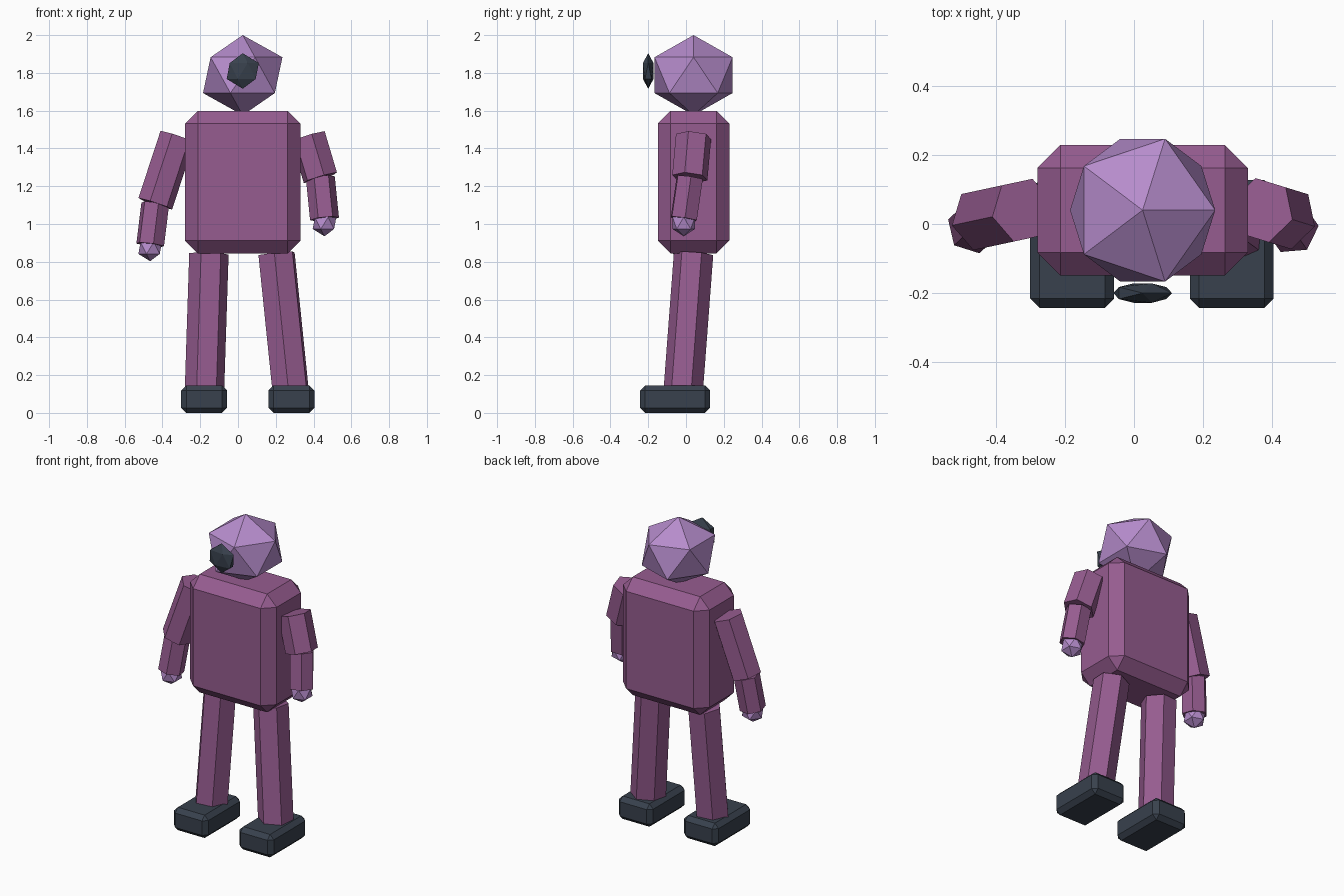
import bpy, bmesh
from mathutils import Matrix, Vector

cube = bpy.data.objects.get("Cube")
if cube:
    bpy.data.objects.remove(cube, do_unlink=True)


def material(name, rgb):
    """Flat material from 0-255 screen values."""
    linear = [((c / 255 + 0.055) / 1.055) ** 2.4 for c in rgb] + [1.0]
    mat = bpy.data.materials.new(name)
    mat.diffuse_color = linear
    mat.use_nodes = True
    mat.node_tree.nodes["Principled BSDF"].inputs["Base Color"].default_value = linear
    return mat


PLUM = material("plum suit", (150, 92, 144))
LILAC = material("lilac skin", (182, 140, 204))
SLATE = material("dark slate", (56, 65, 77))


def finish(name, bm, mat):
    mesh = bpy.data.meshes.new(name)
    bmesh.ops.recalc_face_normals(bm, faces=bm.faces)
    bm.to_mesh(mesh)
    bm.free()
    mesh.materials.append(mat)
    obj = bpy.data.objects.new(name, mesh)
    bpy.context.collection.objects.link(obj)
    return obj


def bevelled_box(name, center, size, bevel, mat):
    bm = bmesh.new()
    bmesh.ops.create_cube(bm, size=1, matrix=Matrix.Translation(center) @ Matrix.Diagonal((*size, 1)))
    obj = finish(name, bm, mat)
    mod = obj.modifiers.new("chamfer", "BEVEL")
    mod.width = bevel
    mod.segments = 1


def faceted_ball(name, center, radii, mat):
    bm = bmesh.new()
    bmesh.ops.create_icosphere(bm, subdivisions=1, radius=1,
                               matrix=Matrix.Translation(center) @ Matrix.Diagonal((*radii, 1)))
    finish(name, bm, mat)


def limb(name, start, end, radius, mat):
    """Six-sided prism between two joints."""
    start, end = Vector(start), Vector(end)
    axis = end - start
    turn = axis.to_track_quat("Z", "Y").to_matrix().to_4x4()
    bm = bmesh.new()
    bmesh.ops.create_cone(bm, cap_ends=True, segments=6, radius1=radius, radius2=radius,
                          depth=axis.length, matrix=Matrix.Translation((start + end) / 2) @ turn)
    finish(name, bm, mat)


# Torso, head and nose share a centre line
MID_X, MID_Y = 0.025, 0.04
bevelled_box("torso", (MID_X, MID_Y, 1.222), (0.61, 0.378, 0.755), 0.067, PLUM)
faceted_ball("head", (MID_X, MID_Y, 1.788), (0.235, 0.243, 0.212), LILAC)
faceted_ball("nose", (MID_X, -0.2, 1.81), (0.095, 0.033, 0.094), SLATE)

# Each side: foot x, elbow, wrist, hand height
SIDES = {
    "right": (-1, -0.179, (-0.438, 0.015, 1.107), (-0.465, -0.01, 0.89), 0.873),
    "left": (1, 0.283, (0.436, 0.02, 1.245), (0.458, -0.012, 1.027), 1.005),
}
for side, (sign, foot_x, elbow, wrist, hand_z) in SIDES.items():
    # Leg and foot
    hip = (MID_X + sign * 0.179, MID_Y, 0.842)
    limb(side + "_leg", hip, (foot_x, -0.018, 0.073), 0.105, PLUM)
    bevelled_box(side + "_foot", (foot_x, -0.058, 0.073), (0.243, 0.37, 0.146), 0.027, SLATE)
    # Arm and hand
    shoulder = (MID_X + sign * 0.346, MID_Y, 1.463)
    limb(side + "_upper_arm", shoulder, elbow, 0.096, PLUM)
    limb(side + "_forearm", elbow, wrist, 0.077, PLUM)
    faceted_ball(side + "_hand", (wrist[0], wrist[1], hand_z), (0.07, 0.07, 0.07), LILAC)
